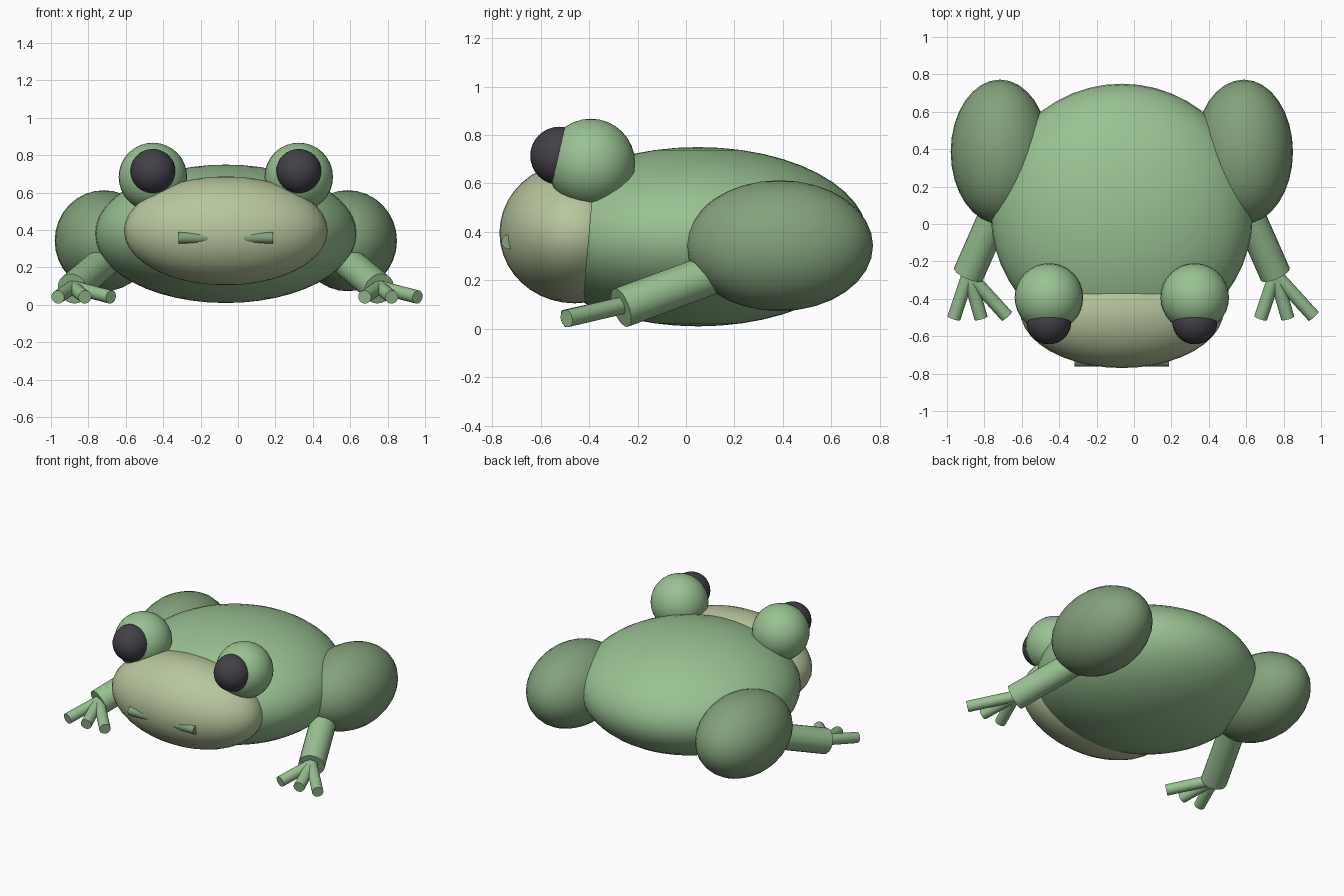
import bpy
from math import radians
from mathutils import Vector

if "Cube" in bpy.data.objects:
    bpy.data.objects.remove(bpy.data.objects["Cube"])

CX = -0.065  # mirror plane of the animal; the untwinned toes shift the bounds


def material(name, rgb):
    m = bpy.data.materials.new(name)
    m.diffuse_color = (*rgb, 1)
    m.use_nodes = True
    m.node_tree.nodes["Principled BSDF"].inputs["Base Color"].default_value = m.diffuse_color
    return m


GREEN = material("skin_green", (0.32, 0.54, 0.29))
DARK = material("thigh_green", (0.23, 0.36, 0.20))
PALE = material("face_pale", (0.48, 0.57, 0.34))
BLACK = material("pupil_black", (0.055, 0.052, 0.065))


def finish(name, mat):
    ob = bpy.context.object
    ob.name = name
    ob.data.materials.append(mat)
    bpy.ops.object.shade_smooth_by_angle(angle=radians(40))
    return ob


def ellipsoid(name, loc, radii, mat, segments=32):
    bpy.ops.mesh.primitive_uv_sphere_add(segments=segments, ring_count=segments // 2, location=loc)
    bpy.context.object.scale = radii
    bpy.ops.object.transform_apply(location=False, rotation=False, scale=True)
    return finish(name, mat)


def rod(name, a, b, radius, mat):
    a, b = Vector(a), Vector(b)
    d = b - a
    bpy.ops.mesh.primitive_cylinder_add(vertices=24, radius=radius, depth=d.length, location=(a + b) / 2)
    bpy.context.object.rotation_euler = d.to_track_quat('Z', 'Y').to_euler()
    return finish(name, mat)


# Trunk and face
ellipsoid("body", (CX, 0.05, 0.38), (0.70, 0.70, 0.37), GREEN, 48)
ellipsoid("head", (CX, -0.46, 0.396), (0.545, 0.31, 0.291), PALE, 40)

for side, s in (("left", -1), ("right", 1)):
    # Eyes and nostrils
    ellipsoid(side + "_eye", (CX + s * 0.39, -0.393, 0.684), (0.183,) * 3, GREEN)
    ellipsoid(side + "_pupil", (CX + s * 0.39, -0.523, 0.714), (0.12,) * 3, BLACK)
    rod(side + "_nostril", (CX + s * 0.05, -0.732, 0.359), (CX + s * 0.252, -0.732, 0.359), 0.03, DARK)

    # Hind thigh
    ellipsoid(side + "_thigh", (CX + s * 0.652, 0.386, 0.343), (0.263, 0.386, 0.27), DARK)

    # Front leg
    wrist = Vector((CX + s * 0.82, -0.268, 0.087))
    shoulder = wrist + Vector((-s * 0.44, 1, 0.37)) * 0.42
    rod(side + "_front_leg", shoulder, wrist, 0.084, GREEN)

    # Toes fan out the same way on both feet
    for i, (dx, dy) in enumerate(((-0.078, -0.235), (0.067, -0.235), (0.205, -0.225))):
        tip = wrist + Vector((dx, dy, -0.045))
        rod(f"{side}_toe_{i + 1}", wrist + Vector((0, 0, 0.008)), tip, 0.036, GREEN)
